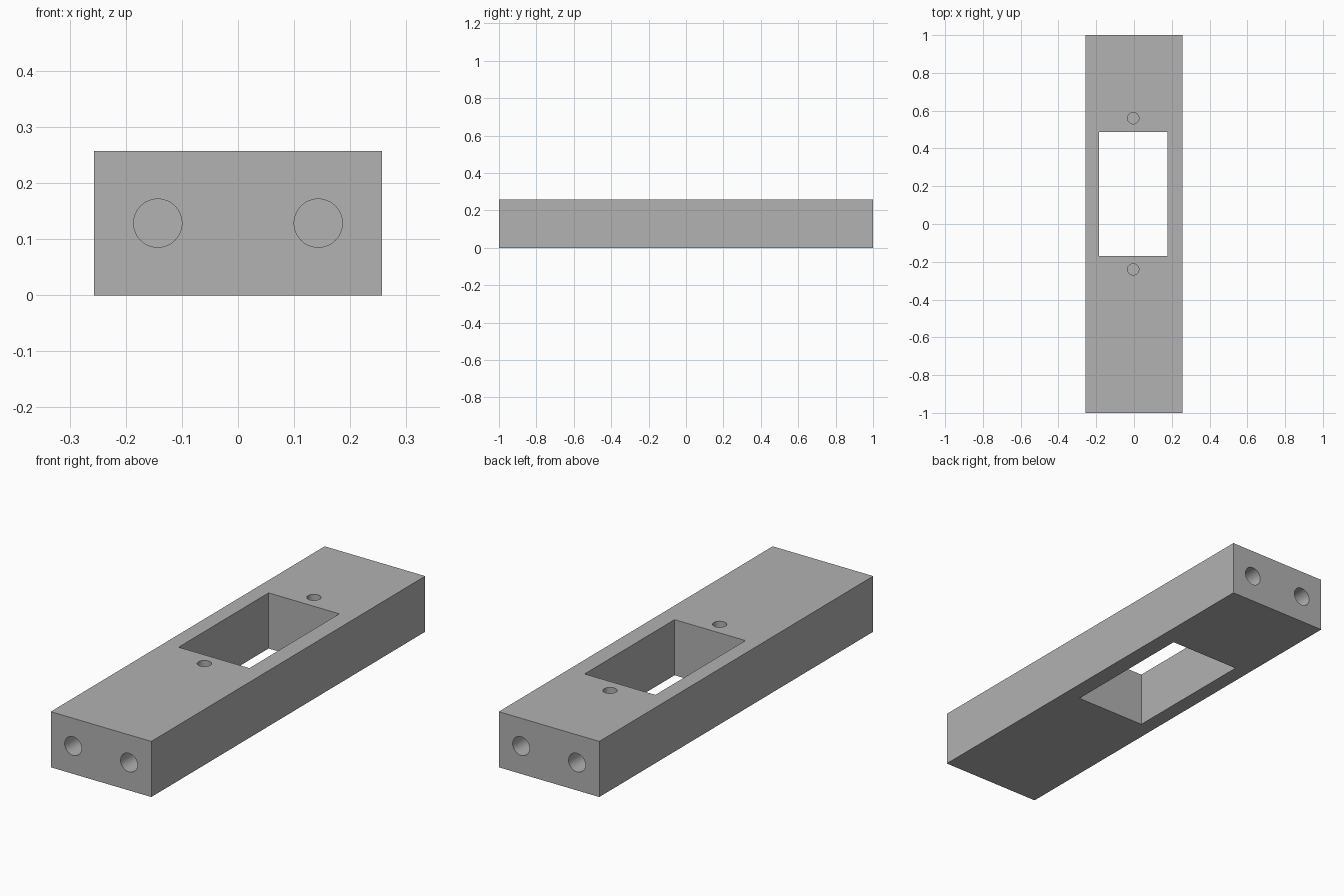
import bpy
import math

default = bpy.data.objects.get("Cube")
if default:
    bpy.data.objects.remove(default, do_unlink=True)

WIDTH, LENGTH, HEIGHT = 0.514, 2.0, 0.257
WINDOW_X = -0.004
END_DEPTH, SCREW_DEPTH = 0.286, 0.18

grey = bpy.data.materials.new("plain grey")
grey.use_nodes = True
colour = (0.445, 0.445, 0.445, 1.0)
grey.diffuse_color = colour
grey.node_tree.nodes["Principled BSDF"].inputs["Base Color"].default_value = colour


def box(name, centre, size):
    bpy.ops.mesh.primitive_cube_add(size=1, location=centre)
    obj = bpy.context.object
    obj.name = name
    obj.scale = size
    bpy.ops.object.transform_apply(location=True, rotation=True, scale=True)
    obj.data.materials.append(grey)
    return obj


def drill(name, centre, radius, length, tilt=0.0):
    bpy.ops.mesh.primitive_cylinder_add(vertices=48, radius=radius, depth=length,
                                        location=centre, rotation=(tilt, 0, 0))
    obj = bpy.context.object
    obj.name = name
    bpy.ops.object.transform_apply(location=True, rotation=True, scale=True)
    obj.data.materials.append(grey)
    return obj


# Solid bar
block = box("mounting_block", (0, 0, HEIGHT / 2), (WIDTH, LENGTH, HEIGHT))

# Rectangular opening right through the bar
cutters = [box("window_cutter", (WINDOW_X, 0.159, HEIGHT / 2), (0.362, 0.657, 1))]

# Blind screw holes before and behind the opening
for y in (-0.24, 0.56):
    cutters.append(drill("screw_hole_cutter", (WINDOW_X, y, HEIGHT), 0.03, 2 * SCREW_DEPTH))

# Pair of blind holes in each end
for end in (-1, 1):
    for side in (-1, 1):
        cutters.append(drill("end_hole_cutter", (side * 0.143, end * LENGTH / 2, HEIGHT / 2),
                             0.043, 2 * END_DEPTH, math.pi / 2))

# Cut the openings and remove the cutters
bpy.ops.object.select_all(action="DESELECT")
block.select_set(True)
bpy.context.view_layer.objects.active = block
for cutter in cutters:
    cutter.hide_render = True
    cut = block.modifiers.new("cut", "BOOLEAN")
    cut.operation = "DIFFERENCE"
    cut.solver = "EXACT"
    cut.object = cutter
    bpy.ops.object.modifier_apply(modifier=cut.name)
    bpy.data.objects.remove(cutter, do_unlink=True)

bpy.ops.object.shade_smooth_by_angle(angle=math.radians(30))
